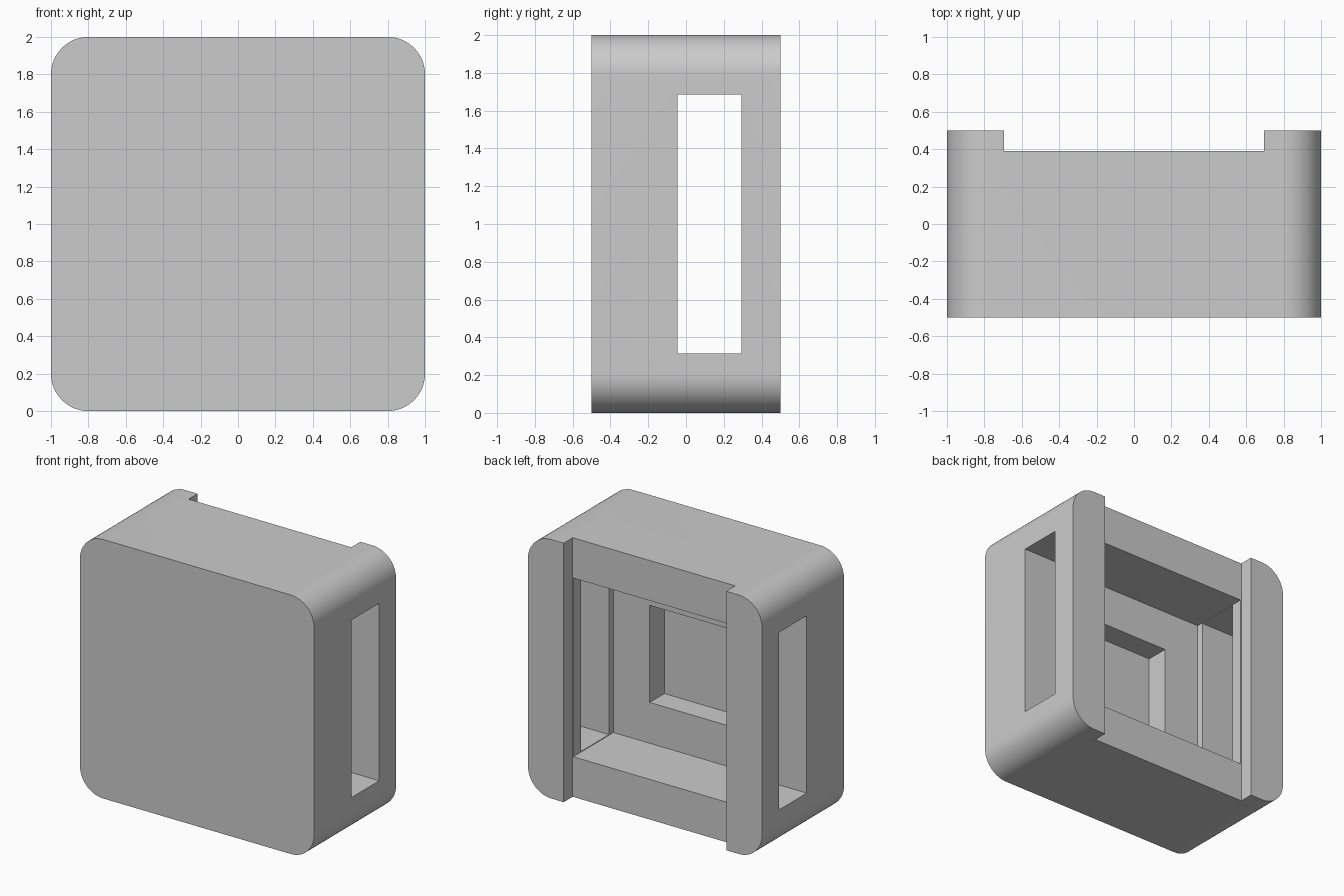
import bpy, bmesh, math

if "Cube" in bpy.data.objects:
    bpy.data.objects.remove(bpy.data.objects["Cube"])

grey = bpy.data.materials.new("plain_grey")
grey.diffuse_color = (0.6, 0.6, 0.6, 1)
grey.use_nodes = True
grey.node_tree.nodes["Principled BSDF"].inputs["Base Color"].default_value = grey.diffuse_color


def finish(name, bm):
    bmesh.ops.recalc_face_normals(bm, faces=bm.faces)
    mesh = bpy.data.meshes.new(name)
    bm.to_mesh(mesh)
    bm.free()
    mesh.materials.append(grey)
    obj = bpy.data.objects.new(name, mesh)
    bpy.context.collection.objects.link(obj)
    return obj


def box(name, half_x, y0, y1, z0, z1):
    bm = bmesh.new()
    bmesh.ops.create_cube(bm, size=1)
    for v in bm.verts:
        v.co.x *= 2 * half_x
        v.co.y = y1 if v.co.y > 0 else y0
        v.co.z = z1 if v.co.z > 0 else z0
    return finish(name, bm)


# Housing: rounded square extruded from front to back
R, SEGS = 0.2, 16
bm = bmesh.new()
ring = []
for quarter, (sx, sz) in enumerate([(1, 1), (-1, 1), (-1, -1), (1, -1)]):
    for i in range(SEGS + 1):
        a = (quarter + i / SEGS) * math.pi / 2
        ring.append(bm.verts.new((sx * (1 - R) + R * math.cos(a), -0.5,
                                  1 + sz * (1 - R) + R * math.sin(a))))
front = bm.faces.new(ring)
ext = bmesh.ops.extrude_face_region(bm, geom=[front], use_keep_orig=True)
for g in ext["geom"]:
    if isinstance(g, bmesh.types.BMVert):
        g.co.y = 0.5
housing = finish("housing", bm)

# Cut the rear channel, main cavity, inner pocket and side windows
cutters = [
    box("rear_channel_cutter", 0.695, 0.39, 0.7, -0.2, 2.2),
    box("cavity_cutter", 0.69, -0.10, 0.45, 0.31, 1.69),
    box("pocket_cutter", 0.38, -0.28, 0.0, 0.625, 1.375),
    box("side_window_cutter", 1.2, -0.045, 0.295, 0.315, 1.685),
]
bpy.context.view_layer.objects.active = housing
housing.select_set(True)
for c in cutters:
    mod = housing.modifiers.new(c.name, "BOOLEAN")
    mod.operation = "DIFFERENCE"
    mod.solver = "EXACT"
    mod.object = c
    bpy.ops.object.modifier_apply(modifier=mod.name)
for c in cutters:
    bpy.data.objects.remove(c)

# Smooth corners, crisp edges
bpy.ops.object.shade_smooth_by_angle(angle=math.radians(30))
